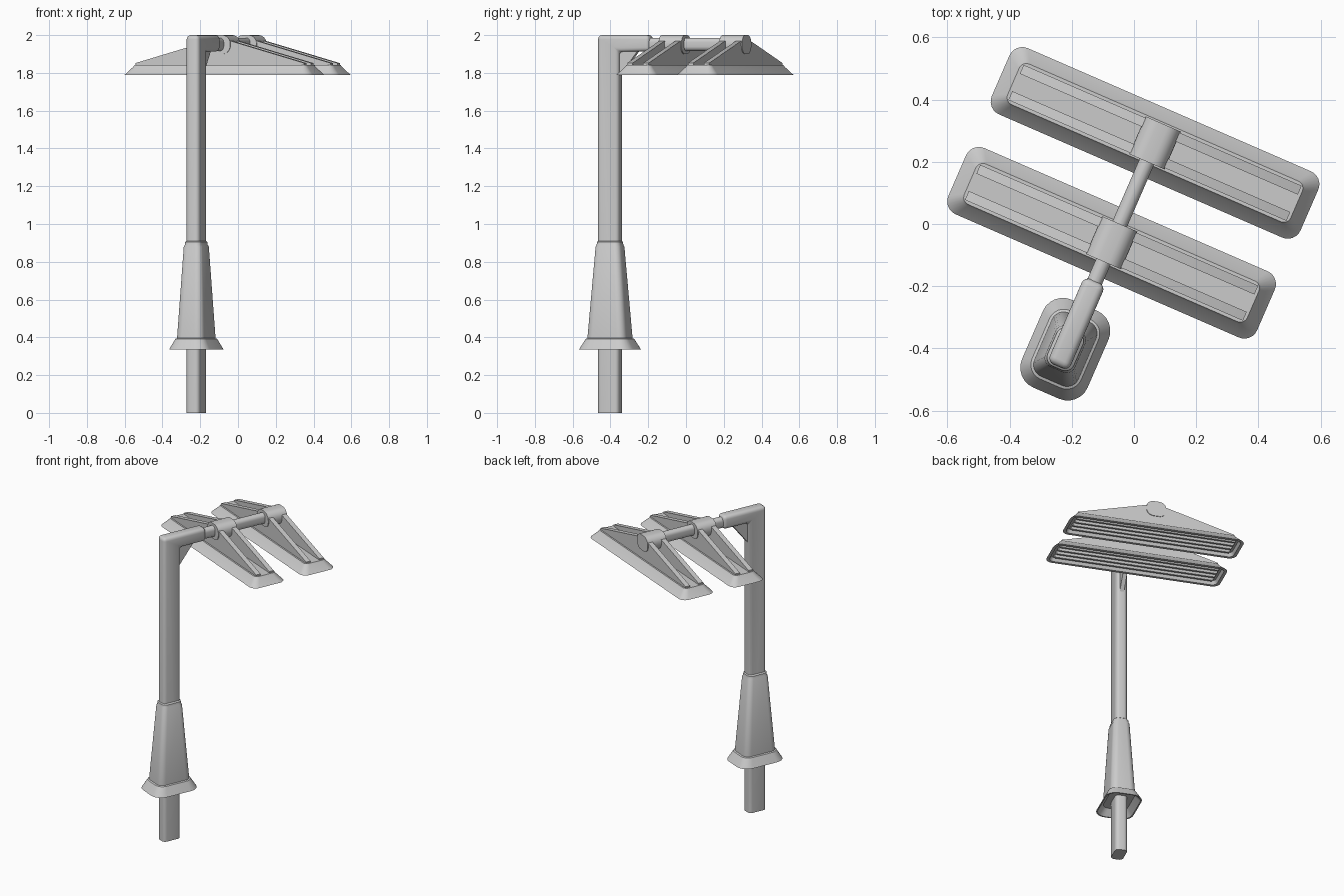
import bpy, bmesh, math
from mathutils import Matrix, Vector

if "Cube" in bpy.data.objects:
    bpy.data.objects.remove(bpy.data.objects["Cube"])

grey = bpy.data.materials.new("light grey metal")
grey.use_nodes = True
COLOUR = (0.6, 0.6, 0.6, 1)
grey.diffuse_color = COLOUR
grey.node_tree.nodes["Principled BSDF"].inputs["Base Color"].default_value = COLOUR

# The lamp is turned about z; local x runs along the lamps, local y along the arm
TURN = Matrix.Rotation(math.radians(-23.5), 4, 'Z')
AXIS = -0.042
POLE_Y = -0.457
ALONG_Y = Matrix.Rotation(math.radians(-90), 4, 'X')


def finish(name, bm, place=Matrix()):
    bmesh.ops.recalc_face_normals(bm, faces=bm.faces)
    mesh = bpy.data.meshes.new(name)
    bm.transform(TURN @ place)
    bm.to_mesh(mesh)
    bm.free()
    mesh.materials.append(grey)
    obj = bpy.data.objects.new(name, mesh)
    bpy.context.collection.objects.link(obj)
    bpy.ops.object.select_all(action='DESELECT')
    obj.select_set(True)
    bpy.context.view_layer.objects.active = obj
    bpy.ops.object.shade_smooth_by_angle(angle=math.radians(32))
    return obj


def outline(hx, hy, r, steps=6):
    """Rounded rectangle from half sizes and corner radius."""
    points = []
    corners = [(1, 1), (-1, 1), (-1, -1), (1, -1)]
    for i, (sx, sy) in enumerate(corners):
        for k in range(steps + 1):
            a = math.pi / 2 * (i + k / steps)
            points.append((sx * (hx - r) + r * math.cos(a),
                           sy * (hy - r) + r * math.sin(a)))
    return points


def loft(name, rings, place, caps=True, closed=False):
    """Skin rounded rectangles given as (half x, half y, radius, height)."""
    bm = bmesh.new()
    loops = [[bm.verts.new((x, y, z)) for x, y in outline(hx, hy, r)]
             for hx, hy, r, z in rings]
    pairs = list(zip(loops, loops[1:]))
    if closed:
        pairs.append((loops[-1], loops[0]))
    for a, b in pairs:
        n = len(a)
        for i in range(n):
            j = (i + 1) % n
            bm.faces.new((a[i], a[j], b[j], b[i]))
    if caps:
        bm.faces.new(loops[0])
        bm.faces.new(loops[-1])
    return finish(name, bm, place)


def plate(name, profile, width, place, bevel=0):
    """Extrude a y-z profile symmetrically across x, rounding edges above ground."""
    bm = bmesh.new()
    face = bm.faces.new([bm.verts.new((-width / 2, y, z)) for y, z in profile])
    ext = bmesh.ops.extrude_face_region(bm, geom=[face])
    moved = [g for g in ext["geom"] if isinstance(g, bmesh.types.BMVert)]
    bmesh.ops.translate(bm, verts=moved, vec=(width, 0, 0))
    if bevel:
        edges = [e for e in bm.edges if max(v.co.z for v in e.verts) > 0.01]
        bmesh.ops.bevel(bm, geom=edges, offset=bevel, segments=4,
                        profile=0.5, affect='EDGES')
    return finish(name, bm, place)


# Pole and arm as one bent bar, with a small brace in the corner
back, front, arm_end, under = POLE_Y - 0.06, POLE_Y + 0.06, -0.218, 1.913
to_axis = Matrix.Translation((AXIS, 0, 0))
plate("pole_and_arm", [(back, 0), (front, 0), (front, under), (arm_end, under),
                       (arm_end, 2), (back, 2)], 0.074, to_axis, 0.022)
plate("corner_brace", [(front - 0.01, 1.77), (front + 0.11, under + 0.01),
                       (front - 0.01, under + 0.01)], 0.026, to_axis)

# Tapered sleeve and hollow flared skirt around the pole foot
foot = Matrix.Translation((AXIS, POLE_Y, 0))
loft("sleeve", [(0.077, 0.111, 0.04, 0.375), (0.077, 0.111, 0.04, 0.395),
                (0.052, 0.071, 0.03, 0.88), (0.047, 0.067, 0.03, 0.89),
                (0.046, 0.066, 0.03, 0.905), (0.036, 0.058, 0.022, 0.912)], foot)
loft("skirt", [(0.115, 0.154, 0.07, 0.335), (0.086, 0.12, 0.05, 0.392),
               (0.076, 0.11, 0.04, 0.396), (0.072, 0.106, 0.04, 0.38),
               (0.107, 0.146, 0.064, 0.335)], foot, caps=False, closed=True)

# Pipe carrying the lamp heads
pipe_length = 0.5
loft("carrier_pipe", [(0.025, 0.035, 0.024, 0), (0.025, 0.035, 0.024, pipe_length)],
     Matrix.Translation((AXIS, arm_end - 0.01, 1.951)) @ ALONG_Y)

# Lamp heads
for label, y in (("front", -0.084), ("rear", 0.266)):
    at = Matrix.Translation((AXIS, y, 0))
    # Sloped tray with a recess underneath
    loft(label + "_lamp_tray",
         [(0.512, 0.088, 0.025, 1.812), (0.522, 0.098, 0.03, 1.79),
          (0.541, 0.116, 0.045, 1.79), (0.502, 0.077, 0.03, 1.833),
          (0.496, 0.071, 0.025, 1.843)], at)
    # Lengthwise light strips in the recess
    for i in range(4):
        offset = Matrix.Translation((0, (i - 1.5) * 0.042, 0))
        loft(f"{label}_light_strip_{i + 1}",
             [(0.49, 0.007, 0.003, 1.797), (0.5, 0.013, 0.004, 1.815)], at @ offset)
    # Pair of triangular fins
    spin = Matrix.Rotation(math.radians(90), 4, 'Z')
    for side, s in (("near", -1), ("far", 1)):
        offset = Matrix.Translation((0, s * 0.046, 0))
        plate(f"{label}_{side}_fin",
              [(-0.487, 1.84), (0.487, 1.84), (0.487, 1.852), (0.03, 1.978),
               (-0.03, 1.978), (-0.487, 1.852)], 0.031, at @ offset @ spin)
    # Clamp gripping the pipe
    loft(label + "_clamp", [(0.062, 0.05, 0.045, -0.066), (0.062, 0.05, 0.045, 0.066)],
         Matrix.Translation((AXIS, y, 1.95)) @ ALONG_Y)
